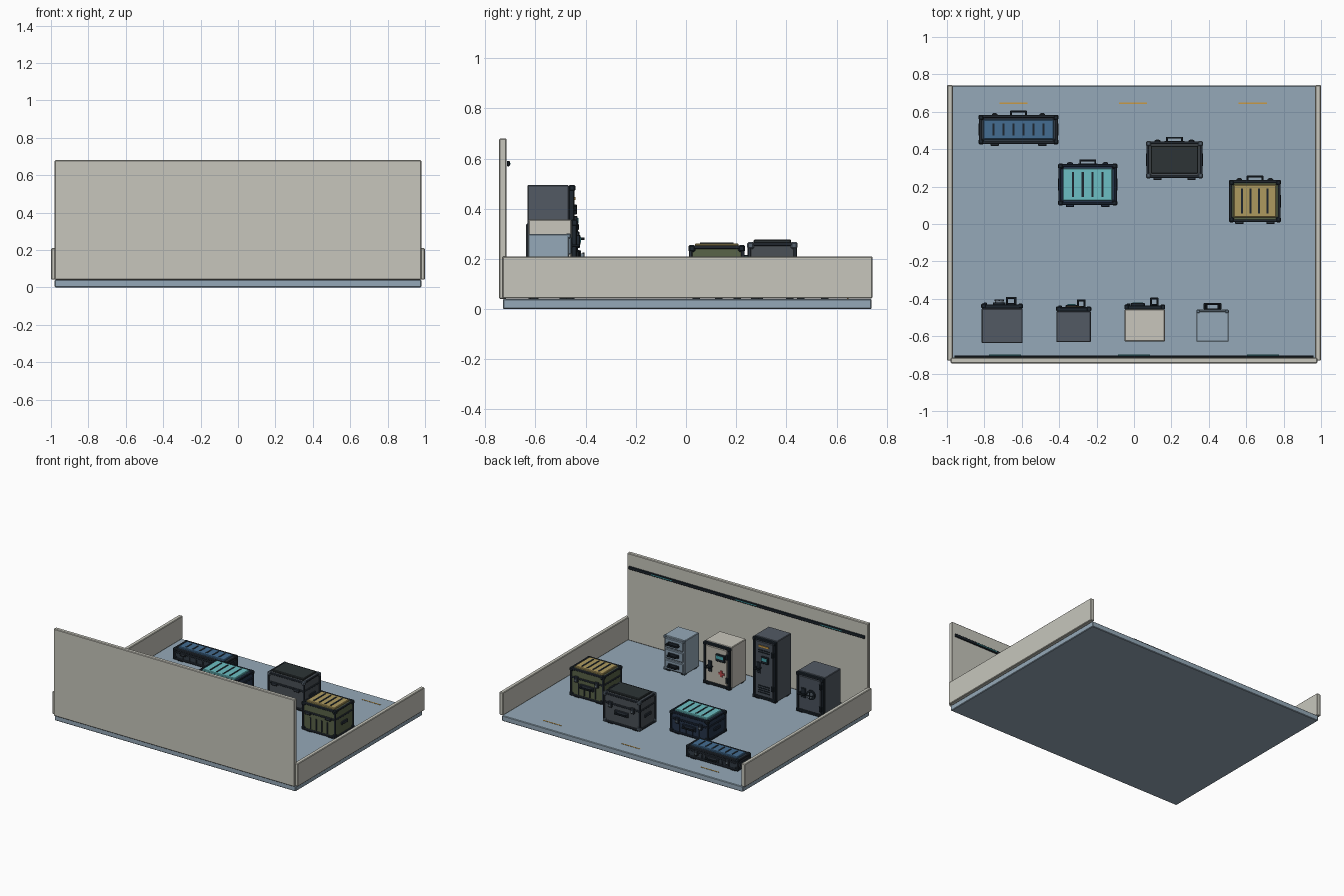
import bpy, bmesh
from mathutils import Matrix, Vector

if "Cube" in bpy.data.objects:
    bpy.data.objects.remove(bpy.data.objects["Cube"])


def mat(hexa, cache={}):
    if hexa not in cache:
        m = bpy.data.materials.new("paint_" + hexa)
        c = [int(hexa[i:i + 2], 16) / 255 for i in (0, 2, 4)]
        m.diffuse_color = [((v + .055) / 1.055) ** 2.4 if v > .04 else v / 12.92 for v in c] + [1]
        m.use_nodes = True
        m.node_tree.nodes["Principled BSDF"].inputs["Base Color"].default_value = m.diffuse_color
        cache[hexa] = m
    return cache[hexa]


def boxes(name, color, items, bevel=0.0):
    """One object from boxes given as (cx, cy, cz, sx, sy, sz)."""
    bm = bmesh.new()
    for cx, cy, cz, sx, sy, sz in items:
        m = Matrix.Translation((cx, cy, cz)) @ Matrix.Diagonal((sx, sy, sz, 1))
        bmesh.ops.create_cube(bm, size=1, matrix=m)
    if bevel:
        bmesh.ops.bevel(bm, geom=bm.edges[:], offset=bevel, segments=1, affect='EDGES')
    return finish(name, color, bm)


def finish(name, color, bm):
    me = bpy.data.meshes.new(name)
    bm.to_mesh(me)
    bm.free()
    ob = bpy.data.objects.new(name, me)
    me.materials.append(mat(color))
    bpy.context.collection.objects.link(ob)
    return ob


def disc(name, color, x, y, z, r, depth, sides=16):
    bm = bmesh.new()
    m = Matrix.Translation((x, y, z)) @ Matrix.Rotation(1.5708, 4, 'X')
    bmesh.ops.create_cone(bm, cap_ends=True, segments=sides, radius1=r, radius2=r, depth=depth, matrix=m)
    return finish(name, color, bm)


def pull(name, color, x, y, z, w, out, t=.01, upright=False):
    """U-shaped handle standing out towards +y from a face at y."""
    bar = (t, t, w) if upright else (w, t, t)
    e = Vector((0, 0, 1) if upright else (1, 0, 0)) * (w / 2 - t / 2)
    items = [(x, y + out - t / 2, z, *bar)]
    for s in (-1, 1):
        items.append((x + s * e.x, y + out / 2 - t / 4, z + s * e.z, t, out - t / 2, t))
    boxes(name, color, items, .002)


DARK, BLACK, TEAL, GOLD = "2B333C", "1D262E", "45A5AE", "C99A45"
F = .04  # floor level

# Room: floor, walls, light rail, floor markings
boxes("floor", "95A9B8", [(0, .005, .02, 1.96, 1.47, .04)], .004)
boxes("rear_wall", "C7C6BC", [(0, -.73, .36, 1.96, .03, .64)], .004)
boxes("side_walls", "C7C6BC", [(s * .984, .006, .126, .03, 1.474, .168) for s in (-1, 1)], .004)
boxes("wall_rail", BLACK, [(0, -.708, .58, 1.92, .012, .022)], .003)
boxes("rail_accents", TEAL, [(x, -.701, .58, .17, .004, .006) for x in (-.69, 0, .69)])
boxes("floor_marks", GOLD, [(x, .645, .0405, .15, .007, .003) for x in (-.645, -.005, .635)])


def case(name, x0, x1, y0, y1, top, body, lid, trim, slots, panel_lift=.008):
    cx, cy, w, d = (x0 + x1) / 2, (y0 + y1) / 2, x1 - x0, y1 - y0
    z0, zt = F + .01, top - panel_lift
    h = zt - z0
    split = z0 + h * .66
    iw, idp = w - .016, d - .016
    # shell halves, seam and lid panel
    boxes(name + "_body", body, [(cx, cy, (z0 + split) / 2, iw, idp, split - z0)], .006)
    boxes(name + "_lid", body, [(cx, cy, (split + zt) / 2 - .001, iw, idp, zt - split - .006)], .006)
    boxes(name + "_seam", trim, [(cx, cy, split, iw + .008, idp + .008, .012)], .003)
    boxes(name + "_lid_panel", lid, [(cx, cy, top - .008, w - .05, d - .05, .016)], .004)
    step = (w - .05) / (slots + 1) if slots else 0
    if slots:
        boxes(name + "_lid_slots", BLACK, [(x0 + .025 + step * (i + 1), cy, top + .0005, .011, d - .09, .004)
                                           for i in range(slots)])
        boxes(name + "_front_ribs", trim, [(x0 + .025 + step * (i + 1), y, z0 + h * .3, .009, .01, h * .42)
                                           for i in range(slots) for y in (y0 + .008, y1 - .008)], .002)
    # edge rails, corner guards and feet
    rails = [(cx, y, z, w - .02, .014, .014) for y in (y0 + .008, y1 - .008) for z in (z0 + .007, zt - .007)]
    rails += [(x, cy, z, .014, d - .02, .014) for x in (x0 + .008, x1 - .008) for z in (z0 + .007, zt - .007)]
    rails += [(x, y, (z0 + zt) / 2, .014, .014, h - .02) for x in (x0 + .008, x1 - .008) for y in (y0 + .008, y1 - .008)]
    boxes(name + "_rails", trim, rails, .003)
    corners = [(x, y, z, .028, .028, .028) for x in (x0 + .013, x1 - .013) for y in (y0 + .013, y1 - .013)
               for z in (z0 + .013, zt - .012)]
    boxes(name + "_corners", "56626E" if not slots else BLACK, corners, .006)
    boxes(name + "_feet", BLACK, [(cx + s * (w / 2 - .05), cy + q * (d / 2 - .03), F + .006, .04, .03, .012)
                                  for s in (-1, 1) for q in (-1, 1)])
    # latches, hinges and handle
    lx = w * .3
    boxes(name + "_latches", trim, [(cx + s * lx, y1 - .001, split - .004, .03, .016, .042) for s in (-1, 1)], .003)
    boxes(name + "_latch_tabs", "6F7D88", [(cx + s * lx, y1 + .007, split - .01, .016, .006, .016) for s in (-1, 1)], .001)
    boxes(name + "_hinges", trim, [(cx + s * lx, y0 - .002, split, .045, .016, .022) for s in (-1, 1)], .003)
    boxes(name + "_handle_plate", trim, [(cx, y1 - .005, z0 + h * .42, .11, .012, .034)], .003)
    pull(name + "_handle", BLACK, cx, y1 - .003, z0 + h * .42, .09, .026)
    # side grips
    boxes(name + "_side_grips", trim, [(x, cy, z0 + h * .42, .012, .07, .022) for x in (x0 + .005, x1 - .005)], .003)


case("long_case", -.83, -.405, .427, .583, .140, "303A44", "436C91", DARK, 6)
case("teal_case", -.405, -.09, .1, .322, .212, "25344A", "6CBFC3", "1F2A3A", 4)
case("plain_case", .065, .368, .245, .443, .278, "4A5056", "2D3436", DARK, 0, .012)
case("field_case", .508, .785, .01, .235, .262, "596348", "AE9A5F", DARK, 4)


def cabinet(name, x0, x1, y0, y1, top, shell, door, frame):
    cx, cy, w = (x0 + x1) / 2, (y0 + y1) / 2, x1 - x0
    b = .022
    boxes(name + "_shell", shell, [(cx, (y0 + y1 - b) / 2, (F + .01 + top) / 2, w, y1 - b - y0, top - F - .01)], .004)
    zc, h = (F + .01 + top) / 2, top - F - .012
    # front frame, door leaf, corner caps, feet
    fr = [(x, y1 - b / 2, zc, .018, b, h) for x in (x0 + .009, x1 - .009)]
    fr += [(cx, y1 - b / 2, z, w - .02, b, .018) for z in (zc - h / 2 + .009, zc + h / 2 - .009)]
    boxes(name + "_frame", frame, fr, .003)
    boxes(name + "_door", door, [(cx, y1 - .011, zc, w - .04, .022, h - .04)], .004)
    boxes(name + "_caps", BLACK, [(x, y1 - .009, z, .026, .026, .026) for x in (x0 + .011, x1 - .011)
                                  for z in (zc - h / 2 + .012, zc + h / 2 - .012)], .005)
    boxes(name + "_feet", BLACK, [(x, y, F + .006, .03, .03, .012) for x in (x0 + .025, x1 - .025)
                                  for y in (y0 + .025, y1 - .03)])
    if frame == BLACK:
        boxes(name + "_hinges", BLACK, [(x0 + .02, y1 + .003, zc + s * h * .28, .018, .014, .04) for s in (-1, 1)], .003)


# Safe with dial and lever
cabinet("safe", -.815, -.595, -.637, -.43, .34, "525A64", "4A525C", BLACK)
disc("safe_dial_ring", BLACK, -.72, -.426, .2, .034, .014, 20)
disc("safe_dial", "74818D", -.72, -.416, .2, .022, .018, 12)
boxes("safe_dial_spokes", BLACK, [(-.72, -.408, .2, .05, .008, .008), (-.72, -.408, .2, .008, .008, .05)], .001)
pull("safe_handle", BLACK, -.657, -.432, .2, .055, .043, .011)
boxes("safe_handle_plate", BLACK, [(-.657, -.428, .2, .04, .01, .07)], .003)

# Tall locker with vents, keypad and label
cabinet("locker", -.415, -.23, -.632, -.445, .495, "525A64", "48505A", BLACK)
boxes("locker_vents", BLACK, [(-.322, -.444, z, .09, .006, .007) for z in (.10, .116, .132, .148, .395, .41)])
boxes("locker_label", GOLD, [(-.322, -.443, .44, .08, .006, .012)])
boxes("locker_keypad", BLACK, [(-.335, -.44, .345, .06, .016, .05)], .003)
boxes("locker_screen", TEAL, [(-.335, -.431, .352, .042, .004, .022)])
pull("locker_handle", BLACK, -.282, -.447, .28, .045, .043)
boxes("locker_handle_plate", BLACK, [(-.282, -.442, .28, .03, .008, .08)], .002)

# Medical cabinet with keypad and cross
cabinet("medical_cabinet", -.05, .165, -.628, -.435, .357, "C9C6BC", "BDB9AE", BLACK)
boxes("medical_keypad", BLACK, [(.02, -.43, .27, .075, .016, .052)], .003)
boxes("medical_screen", TEAL, [(.02, -.421, .277, .055, .004, .022)])
boxes("medical_cross", "B5484A", [(.015, -.433, .155, .045, .006, .015), (.015, -.433, .155, .015, .006, .045)])
pull("medical_handle", BLACK, .108, -.437, .19, .045, .043)
boxes("medical_handle_plate", BLACK, [(.108, -.432, .19, .03, .008, .08)], .002)

# Three-drawer unit
boxes("drawer_unit", "95A9B8", [(.42, -.548, .175, .172, .163, .25)], .004)
for i in range(3):
    z = .093 + i * .08
    boxes(f"drawer_front_{i + 1}", "8599A9", [(.42, -.463, z, .15, .014, .07)], .004)
    boxes(f"drawer_plate_{i + 1}", BLACK, [(.42, -.455, z, .085, .006, .026)], .002)
    pull(f"drawer_handle_{i + 1}", BLACK, .42, -.456, z, .095 if i == 2 else .075, .033)
boxes("drawer_caps", "6F8291", [(x, -.468, z, .02, .02, .02) for x in (.343, .497) for z in (.059, .292)], .004)
boxes("drawer_feet", BLACK, [(x, y, .045, .03, .03, .012) for x in (.36, .48) for y in (-.605, -.49)])
